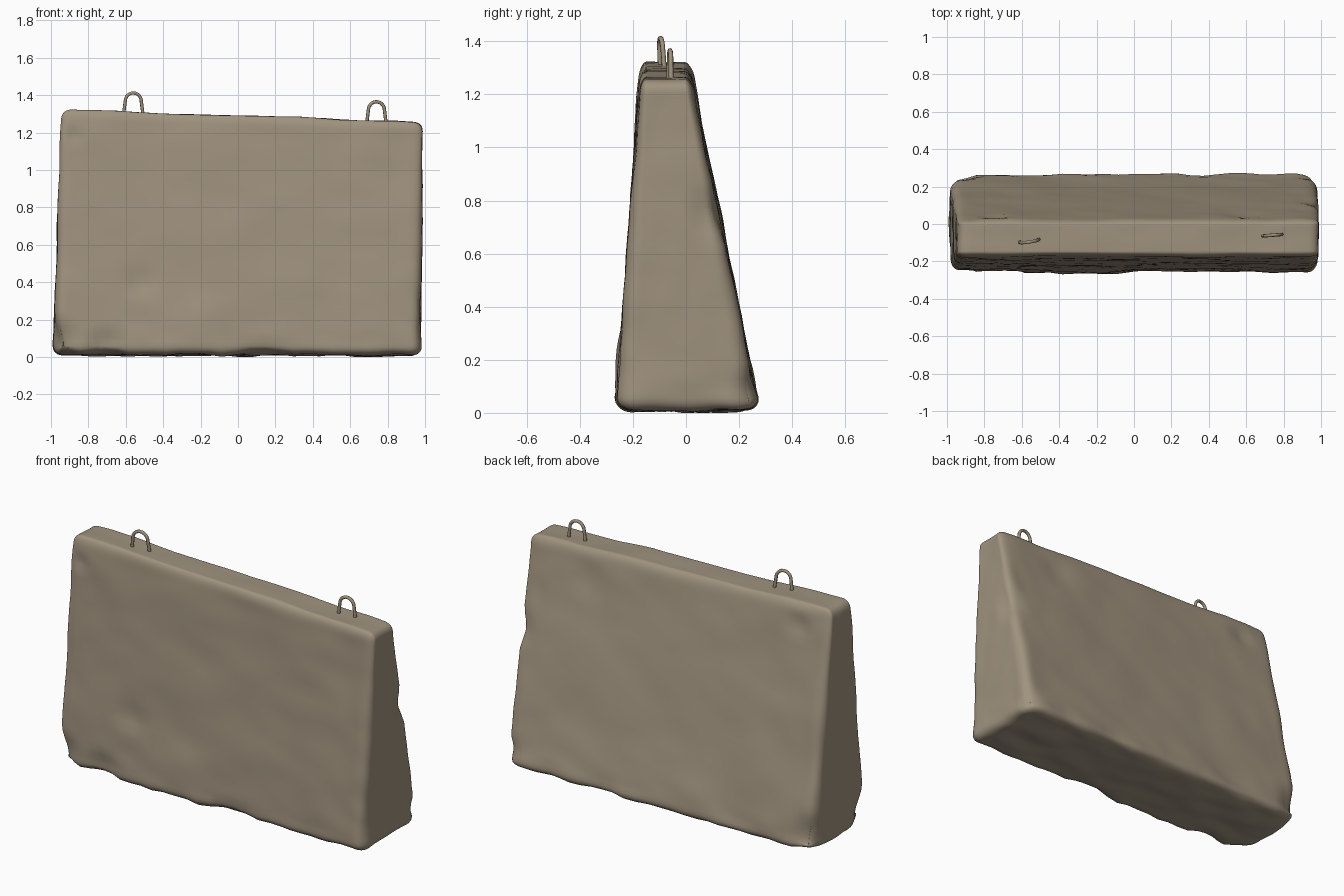
import bpy, bmesh, math
from mathutils import Vector, noise

if "Cube" in bpy.data.objects:
    bpy.data.objects.remove(bpy.data.objects["Cube"], do_unlink=True)


def make_material(name, colour):
    mat = bpy.data.materials.new(name)
    mat.use_nodes = True
    mat.diffuse_color = (*colour, 1)
    bsdf = mat.node_tree.nodes["Principled BSDF"]
    bsdf.inputs["Base Color"].default_value = (*colour, 1)
    bsdf.inputs["Roughness"].default_value = 0.9
    return mat


concrete = make_material("weathered concrete", (0.35, 0.29, 0.21))


def lerp(a, b, t):
    return a + (b - a) * t


def rounded(p, half, r):
    """Pull a point on a box surface onto a box with rounded edges."""
    inner = Vector([max(-h + r, min(h - r, c)) for c, h in zip(p, half)])
    return inner + (p - inner).normalized() * r


def taper(p, half):
    """Lean the box into a wedge with a sloping top."""
    u, v, t = [c / h for c, h in zip(p, half)]
    t = (t + 1) / 2
    x = lerp(lerp(-0.99, 0.975, (u + 1) / 2), lerp(-0.945, 0.99, (u + 1) / 2), t)
    y = lerp(lerp(-0.265, 0.275, (v + 1) / 2), lerp(-0.172, 0.018, (v + 1) / 2), t)
    z = lerp(0.01, lerp(1.325, 1.255, (u + 1) / 2), t)
    return Vector((x, y, z))


# Worn spots: centre, radius, push (negative is a dent)
spots = [
    ((-1.0, -0.27, 0.05), 0.20, -0.05),
    ((-0.70, -0.27, 0.03), 0.16, -0.03),
    ((0.15, -0.27, 0.00), 0.14, -0.03),
    ((-0.15, -0.26, 0.20), 0.15, 0.015),
    ((-0.52, -0.24, 0.40), 0.10, -0.022),
    ((-0.88, -0.18, 1.18), 0.06, -0.015),
    ((-0.97, 0.26, 0.10), 0.16, -0.04),
    ((0.98, 0.27, 0.08), 0.12, -0.03),
    ((0.98, 0.10, 0.75), 0.12, -0.02),
    ((-0.75, 0.05, 1.20), 0.09, -0.015),
    ((0.60, 0.06, 1.10), 0.14, -0.012),
]


# Wedge body
def build_body():
    half = Vector((0.98, 0.19, 0.65))
    bm = bmesh.new()
    bmesh.ops.create_cube(bm, size=2)
    bmesh.ops.subdivide_edges(bm, edges=bm.edges[:], cuts=39, use_grid_fill=True)
    for v in bm.verts:
        # Crowd the grid towards the edges, so that they round smoothly
        p = Vector([math.sin(c * math.pi / 2) * h for c, h in zip(v.co, half)])
        v.co = taper(rounded(p, half, 0.05), half)
    bm.normal_update()
    moves = []
    for v in bm.verts:
        p = v.co
        push = 0.008 * noise.noise(p * 3.5) + 0.004 * noise.noise(p * 9)
        low = max(0, 1 - p.z / 0.22)
        push += 0.015 * low * noise.noise(p * 8)
        for centre, radius, depth in spots:
            d = (p - Vector(centre)).length / radius
            if d < 1:
                push += depth * (1 - d * d) ** 2
        moves.append(v.normal * push)
    for v, move in zip(bm.verts, moves):
        v.co += move
        v.co.z = max(v.co.z, 0)
    mesh = bpy.data.meshes.new("barrier_body")
    bm.to_mesh(mesh)
    bm.free()
    body = bpy.data.objects.new("barrier_body", mesh)
    bpy.context.collection.objects.link(body)
    mesh.materials.append(concrete)
    mesh.shade_smooth()


# Lifting loops: a bent rod rising from the top
def build_loop(name, x, y, z, twist, lean):
    curve = bpy.data.curves.new(name, "CURVE")
    curve.dimensions = "3D"
    curve.bevel_depth = 0.009
    curve.bevel_resolution = 2
    curve.use_fill_caps = True
    path = [(-0.055, -0.04)]
    for i in range(13):
        a = math.pi * (1 - i / 12)
        path.append((0.043 * math.cos(a), 0.055 + 0.045 * math.sin(a)))
    path.append((0.055, -0.04))
    spline = curve.splines.new("POLY")
    spline.points.add(len(path) - 1)
    for point, (px, pz) in zip(spline.points, path):
        point.co = (x + px, y + px * twist + pz * lean, z + pz, 1)
    curve.materials.append(concrete)
    loop = bpy.data.objects.new(name, curve)
    bpy.context.collection.objects.link(loop)
    spline.use_smooth = True


build_body()
build_loop("right_lifting_loop", -0.56, -0.09, 1.312, 0.15, -0.06)
build_loop("left_lifting_loop", 0.74, -0.06, 1.265, 0.08, 0.0)
